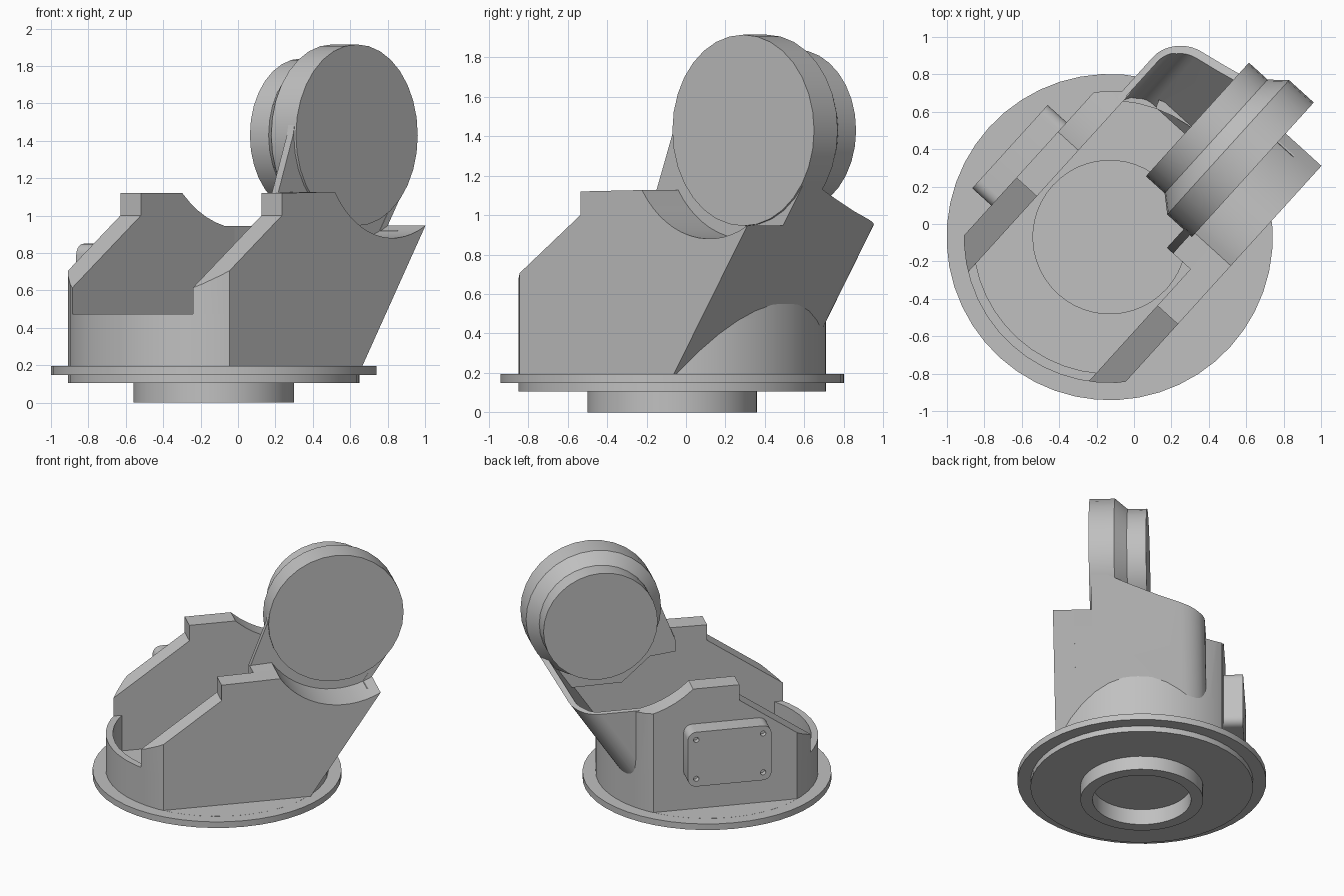
import bpy, bmesh, math
from mathutils import Matrix

cube = bpy.data.objects.get("Cube")
if cube:
    bpy.data.objects.remove(cube, do_unlink=True)

grey = bpy.data.materials.new("plain grey")
grey.use_nodes = True
COLOUR = (0.53, 0.53, 0.53, 1)
grey.diffuse_color = COLOUR
grey.node_tree.nodes["Principled BSDF"].inputs["Base Color"].default_value = COLOUR

# Everything is built facing +x, then turned and moved into place
PLACE = Matrix.Translation((-0.13, -0.07, 0)) @ Matrix.Rotation(math.radians(47.8), 4, "Z")
LEAN = 0.667        # forward lean of the front, per unit of height
BASE = 0.195        # top of the flange
SHOULDER = (0.781, 1.43)
DRUM = 0.78
parts = []


def finish(name, bm, keep=True):
    bmesh.ops.recalc_face_normals(bm, faces=bm.faces)
    mesh = bpy.data.meshes.new(name)
    bm.to_mesh(mesh)
    bm.free()
    mesh.materials.append(grey)
    ob = bpy.data.objects.new(name, mesh)
    bpy.context.collection.objects.link(ob)
    if keep:
        parts.append(ob)
    else:
        ob.hide_render = True
    return ob


def prism(name, pts, lo, hi, axis="Y", lean=0.0, keep=True):
    """Extrude a 2D outline along one axis; along Z it may lean forward."""
    place = {"X": lambda a, b, t: (t, a, b),
             "Y": lambda a, b, t: (a, t, b),
             "Z": lambda a, b, t: (a + lean * (t - BASE), b, t)}[axis]
    bm = bmesh.new()
    rings = [[bm.verts.new(place(a, b, t)) for a, b in pts] for t in (lo, hi)]
    bm.faces.new(rings[0])
    bm.faces.new(rings[1])
    n = len(pts)
    for i in range(n):
        j = (i + 1) % n
        bm.faces.new((rings[0][i], rings[0][j], rings[1][j], rings[1][i]))
    return finish(name, bm, keep)


def lathe(name, profile, steps, matrix=Matrix()):
    """Turn a (radius, height) profile about the z axis."""
    bm = bmesh.new()
    verts = [bm.verts.new((r, 0, h)) for r, h in profile]
    edges = [bm.edges.new(p) for p in zip(verts, verts[1:])]
    bmesh.ops.spin(bm, geom=verts + edges, cent=(0, 0, 0), axis=(0, 0, 1),
                   angle=math.tau, steps=steps, use_duplicate=False)
    bmesh.ops.remove_doubles(bm, verts=bm.verts, dist=0.0005)
    bm.transform(matrix)
    return finish(name, bm)


def arc(cx, cy, r, a0, a1, n):
    angles = [math.radians(a0 + (a1 - a0) * i / n) for i in range(n + 1)]
    return [(cx + r * math.cos(a), cy + r * math.sin(a)) for a in angles]


def boolean(ob, cutter, operation="DIFFERENCE"):
    mod = ob.modifiers.new("cut", "BOOLEAN")
    mod.object, mod.operation, mod.solver = cutter, operation, "EXACT"
    bpy.context.view_layer.update()
    graph = bpy.context.evaluated_depsgraph_get()
    mesh = bpy.data.meshes.new_from_object(ob.evaluated_get(graph))
    ob.modifiers.clear()
    ob.data = mesh
    bpy.data.objects.remove(cutter, do_unlink=True)


# Round base: spigot, flange and open drum in one turned part
drum = lathe("base_drum", [(0, 0.19), (0.41, 0.19), (0.41, 0.2), (0.73, 0.2), (0.73, 0.475),
                           (DRUM, 0.475), (DRUM, BASE), (0.872, BASE), (0.872, 0.148),
                           (DRUM, 0.148), (DRUM, 0.105), (0.43, 0.105), (0.43, 0),
                           (0.345, 0), (0.345, 0.12), (0, 0.12)], 48)
# Flat sides of the drum, flush with the walls
for side in (-1, 1):
    flat = [(side * 0.58, 0.1955), (side, 0.1955), (side, 0.7), (side * 0.58, 0.7)]
    boolean(drum, prism("flat", flat, -1, 1, "X", keep=False))
# Raised front of the drum, meeting the leaning shell
prism("drum_front", arc(0, 0, DRUM, -22.5, 22.5, 6) + arc(0, 0, 0.73, 22.5, -22.5, 6),
      0.4, 0.55, "Z")

# Right wall with its cradle arc and leaning front edge
back = [(-0.9, BASE), (-0.9, 0.434), (-0.1, 1.0), (-0.1, 1.12)]
cradle = arc(*SHOULDER, 0.55, 213.4, 298.4, 14)
right_wall = prism("right_wall", back + cradle + [(0.54, BASE)], -0.583, -0.435)
clip = prism("clip", arc(0, 0, DRUM, 90, 270, 24) + [(1.5, -DRUM), (1.5, DRUM)],
             0, 2, "Z", keep=False)
boolean(right_wall, clip, "INTERSECT")

# Thicker cradle block and the web that carries the shoulder
under = [(0.953, 0.815), (0.55, 0.82), (0.35, 1.0), (0.163, 1.02)]
prism("cradle_block", [(0.163, 1.12)] + cradle + under, -0.435, -0.31)
prism("shoulder_web", [(0.163, 1.1), (0.29, 1.43), (0.315, 1.55), (1.1, 1.4),
                       (1.17, 1.15)] + under, -0.31, -0.265)

# Left wall, trimmed to the drum and scooped out on top
left_wall = prism("left_wall", back + [(0.9, 1.12), (0.9, BASE)], 0.435, 0.583)
clip = prism("clip", arc(0, 0, DRUM, 0, 352.5, 47), 0, 2, "Z", keep=False)
boolean(left_wall, clip, "INTERSECT")
boolean(left_wall, prism("scoop", arc(0.71, 1.63, 0.7, 0, 354, 59), 0.3, 0.9, keep=False))

# Leaning front shell with a rounded left corner and a rim falling to the left
outer = [(-0.1, 0.475)] + arc(0.37, 0.305, 0.17, 90, 0, 10) + [(0.54, -0.44)]
inner = [(0.495, -0.44)] + arc(0.37, 0.305, 0.125, 0, 90, 10) + [(-0.1, 0.44)]
inner = [(x, max(y, y * 1.0233) if y > 0.4 else y) for x, y in inner[:-1]] + inner[-1:]
front_shell = prism("front_shell", outer + inner, BASE, 1.25, "Z", LEAN)
rim = [(-0.6, 0.92), (-0.312, 0.92), (-0.312, 1.15), (-0.2, 1.15), (-0.066, 1.1),
       (0.17, 1.02), (0.34, 0.97), (0.44, 0.945), (0.6, 0.93), (0.6, 1.5), (-0.6, 1.5)]
boolean(front_shell, prism("rim", rim, -1, 2, "X", keep=False))
bore = prism("bore", arc(0, 0, 0.735, 0, 352.5, 47), 0, 0.47, "Z", keep=False)
boolean(front_shell, bore)
trim = prism("trim", arc(0, 0, 0.62, 0, 352.5, 47), 0.1, 2, "Z", keep=False)
boolean(front_shell, trim)

# Shoulder: large disc, tapered neck and smaller back disc
turn = Matrix.Translation((SHOULDER[0], 0, SHOULDER[1])) @ Matrix.Rotation(math.radians(-90), 4, "X")
lathe("shoulder_disc", [(0, -0.325), (0.485, -0.325), (0.485, -0.147), (0.41, -0.06),
                        (0.41, 0.075), (0, 0.075)], 32, turn)

# Rounded cover on the left wall, with four screw holes
corners = [(0.24, 0.79, 0), (-0.24, 0.79, 90), (-0.24, 0.49, 180), (0.24, 0.49, 270)]
outline = [p for x, z, a in corners for p in arc(x, z, 0.06, a, a + 90, 5)]
cover = prism("side_cover", outline, 0.57, 0.72)
for x, z, _ in corners:
    boolean(cover, prism("hole", arc(x, z, 0.02, 0, 330, 11), 0.68, 0.8, keep=False))

# Turn into place and shade
bpy.ops.object.select_all(action="DESELECT")
for ob in parts:
    ob.matrix_world = PLACE
    ob.select_set(True)
bpy.context.view_layer.objects.active = parts[0]
bpy.ops.object.shade_smooth_by_angle(angle=math.radians(25))
